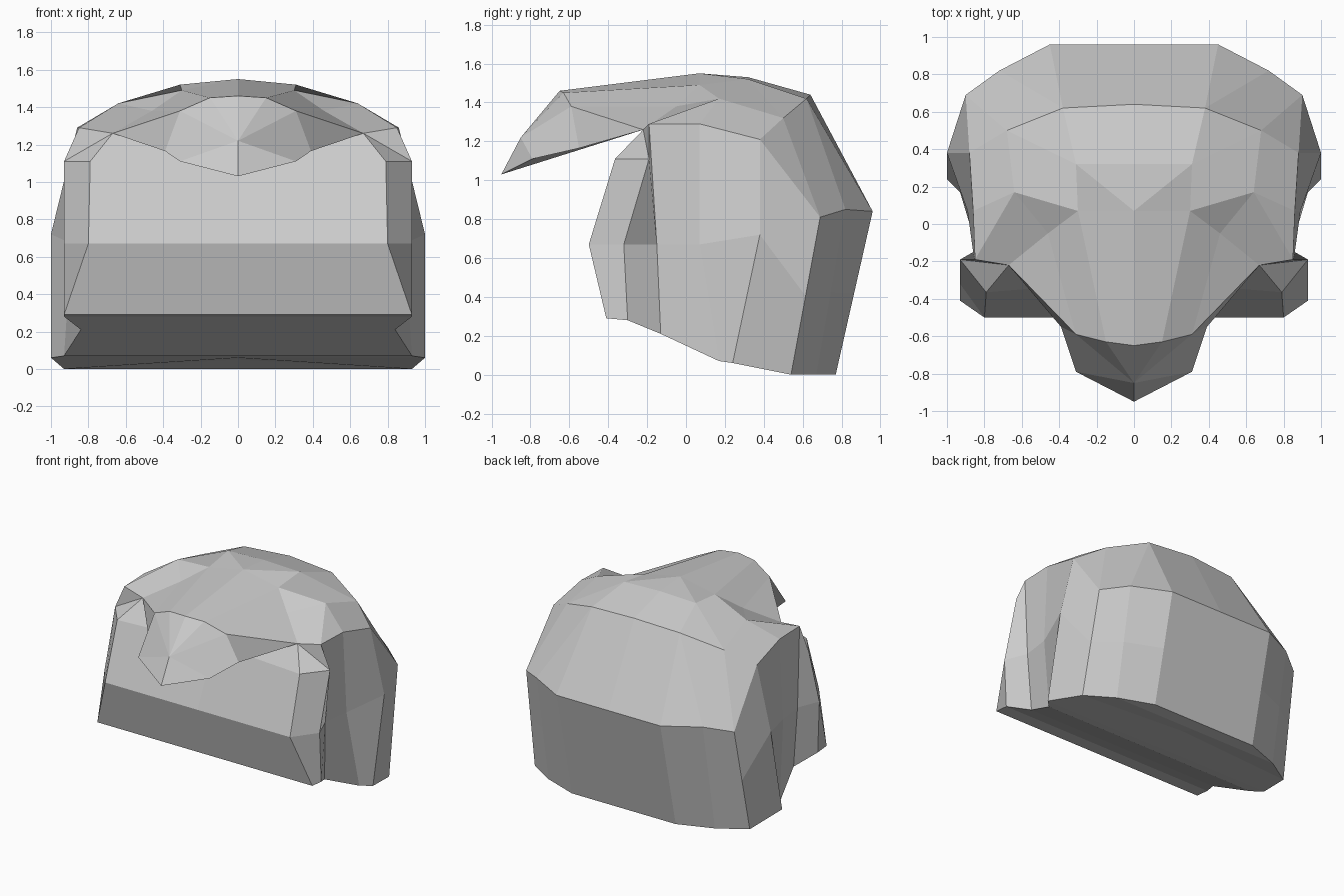
import bpy, bmesh

if "Cube" in bpy.data.objects:
    bpy.data.objects.remove(bpy.data.objects["Cube"])


def loft(name, rows):
    """Skin rows of half-profile points (repeated points collapse), then mirror across x."""
    bm = bmesh.new()
    cache = {}

    def vert(p):
        key = tuple(round(c, 4) for c in p)
        if key not in cache:
            cache[key] = bm.verts.new(key)
        return cache[key]

    for a, b in zip(rows, rows[1:]):
        for i in range(len(a) - 1):
            quad = list(dict.fromkeys(vert(p) for p in (a[i], a[i + 1], b[i + 1], b[i])))
            if len(quad) > 2 and bm.faces.get(quad) is None:
                bm.faces.new(quad)
    mesh = bpy.data.meshes.new(name)
    bm.to_mesh(mesh)
    bm.free()
    ob = bpy.data.objects.new(name, mesh)
    bpy.context.collection.objects.link(ob)
    mirror = ob.modifiers.new("Mirror", "MIRROR")
    mirror.use_clip = True
    return ob


def halfway(a, b):
    return tuple((p + q) / 2 for p, q in zip(a, b))


# Shared points
wing = (.67, -.22, 1.26)
brow = (.46, -.05, 1.38)
crown = (0, .07, 1.55)
crown_side = (.30, .07, 1.49)
temple = (.64, .17, 1.42)

# Rim where the side walls meet the dome, running front to back
rim = [wing, (.85, -.19, 1.29), (.86, .07, 1.29), (.88, .38, 1.21),
       (.90, .69, .81), (.72, .82, .85), (.45, .96, .84), (0, .96, .84)]

# Walls: bottom edge, widest line, shoulder line, closed underneath
base = [(0, -.41, .29), (.93, -.41, .29), (.93, -.30, .28), (.84, -.13, .21),
        (.93, .17, .07), (1, .24, .06), (.93, .54, 0), (.72, .67, 0),
        (.45, .77, 0), (0, .77, 0)]
middle = [(0, -.50, .67), (.80, -.50, .67), (.93, -.32, .67), (.86, -.15, .67),
          (.89, .07, .67), (1, .38, .72)]
middle += [halfway(a, b) for a, b in zip(base[6:], rim[4:])]
shoulder = [(0, -.30, 1.11), (.79, -.365, 1.11), (.93, -.19, 1.11)] + rim[1:]
top_edge = [(0, -.22, 1.26), wing, wing] + rim[1:]
floor = [(0, y, z + (.05 if i == 6 else 0)) for i, (x, y, z) in enumerate(base)]
loft("head_walls", [floor, base, middle, shoulder, top_edge])

# Dome: rim up to the crown
back_side, rear, upper = (.68, .50, 1.32), (.38, .62, 1.42), (.31, .32, 1.52)
ring = [brow, temple, temple, back_side, back_side, rear, rear, (0, .64, 1.44)]
upper_ring = [crown_side] * 3 + [upper] * 4 + [(0, .32, 1.53)]
front_notch = [brow] + ring[1:]
loft("dome", [rim, front_notch, upper_ring, [crown] * 8])

# Beak: underside, lower lip, nose dent, crest and the ridge back to the crown
nose, corner = (0, -.85, 1.22), (.31, -.59, 1.38)
under = [(0, -.22, 1.26), (.31, -.22, 1.26), (.39, -.22, 1.26), wing]
lip = [(0, -.95, 1.03), (.31, -.79, 1.11), (.39, -.55, 1.165), wing]
dent = [nose, nose, corner, wing]
crest = [(0, -.65, 1.46), (.15, -.63, 1.45), corner, wing]
ridge = [crown, crown_side, brow, wing]
loft("beak", [under, lip, dent, crest, ridge])
